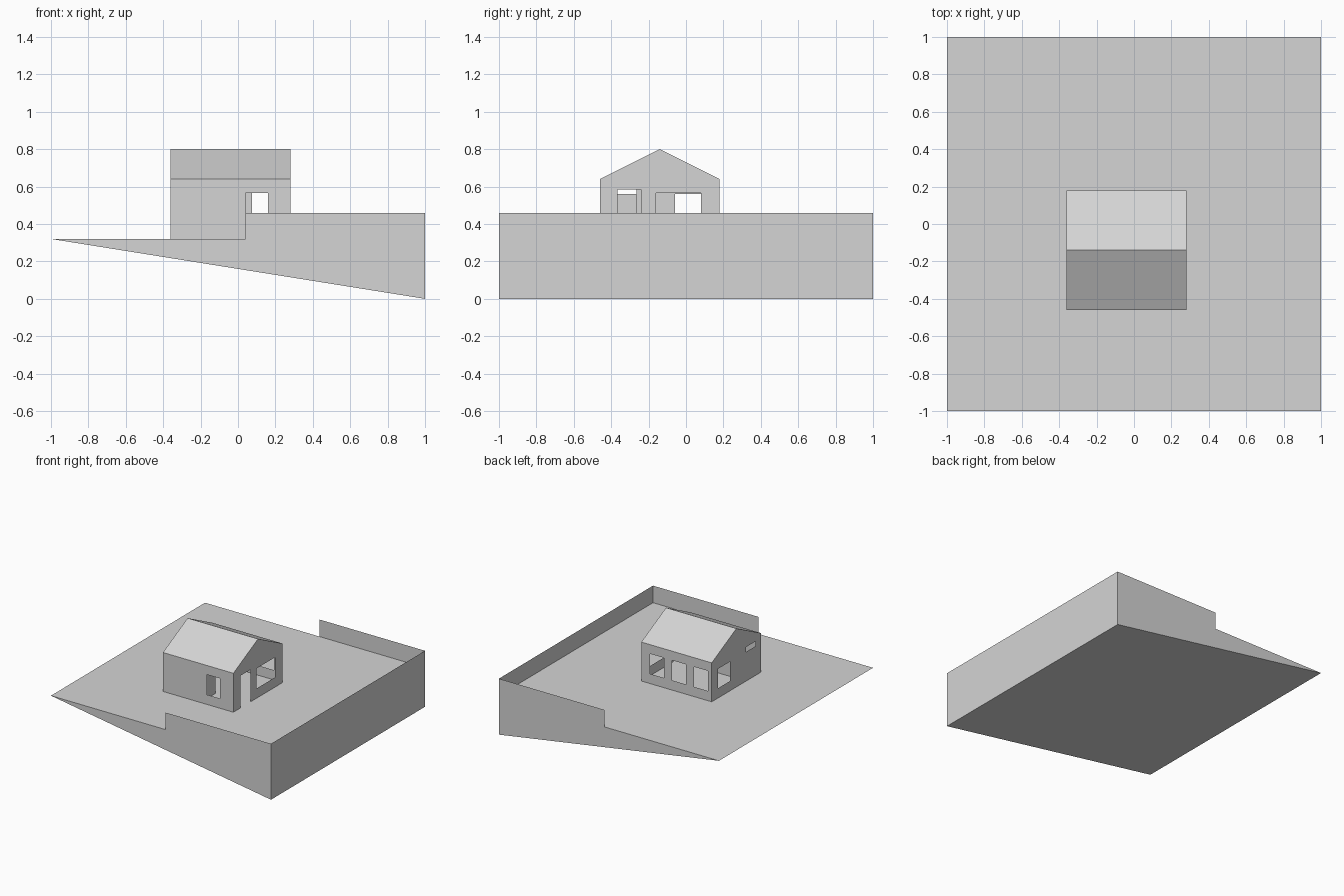
import bpy
import bmesh

cube = bpy.data.objects.get("Cube")
if cube:
    bpy.data.objects.remove(cube, do_unlink=True)

GREY = (0.66, 0.66, 0.66, 1.0)
grey = bpy.data.materials.new("plain grey")
grey.use_nodes = True
grey.diffuse_color = GREY
grey.node_tree.nodes["Principled BSDF"].inputs["Base Color"].default_value = GREY


def build(name, polygons):
    """Make one flat-shaded object from a list of polygons."""
    bm = bmesh.new()
    for points in polygons:
        bm.faces.new([bm.verts.new(p) for p in points])
    bmesh.ops.remove_doubles(bm, verts=bm.verts, dist=0.0005)
    bmesh.ops.recalc_face_normals(bm, faces=bm.faces)
    mesh = bpy.data.meshes.new(name)
    bm.to_mesh(mesh)
    bm.free()
    mesh.materials.append(grey)
    obj = bpy.data.objects.new(name, mesh)
    bpy.context.collection.objects.link(obj)
    return obj


def wall(name, place, start, end, openings, gable=None):
    """Thin wall from FLOOR to EAVE; openings are (u0, u1, z0, z1)."""
    us = sorted({start, end, *(u for o in openings for u in o[:2])})
    zs = sorted({FLOOR, EAVE, *(z for o in openings for z in o[2:])})
    cells = []
    for a, b in zip(us, us[1:]):
        for c, d in zip(zs, zs[1:]):
            u, z = (a + b) / 2, (c + d) / 2
            if not any(o[0] < u < o[1] and o[2] < z < o[3] for o in openings):
                cells.append([place(a, c), place(b, c), place(b, d), place(a, d)])
    if gable:
        # triangle follows the wall's own cuts along the eave line
        rim = [place(u, EAVE) for u in us]
        cells.append(rim + [place(*gable)])
    return build(name, cells)


# Main levels and house footprint
FLOOR, EAVE, RIDGE = 0.32, 0.64, 0.80
WEST, EAST, FRONT, BACK = -0.36, 0.28, -0.46, 0.18
MID = (FRONT + BACK) / 2
STEP, RIM = 0.04, 0.46
SILL, HEAD = 0.40, 0.56

# Terrain: flat yard over a sloping underside, with stepped retaining walls
build("yard", [[(-1, -1, FLOOR), (1, -1, FLOOR), (1, 1, FLOOR), (-1, 1, FLOOR)]])
side = [(-1, FLOOR), (1, 0), (1, RIM), (STEP, RIM), (STEP, FLOOR)]
terrain = [[(x, y, z) for x, z in side] for y in (-1, 1)]
terrain.append([(1, -1, 0), (1, 1, 0), (1, 1, RIM), (1, -1, RIM)])
terrain.append([(-1, -1, FLOOR), (-1, 1, FLOOR), (1, 1, 0), (1, -1, 0)])
build("retaining_base", terrain)

# Long house walls
wall("front_wall", lambda u, z: (u, FRONT, z), WEST, EAST,
     [(0.04, 0.16, SILL, HEAD + 0.005)])
wall("back_wall", lambda u, z: (u, BACK, z), WEST, EAST,
     [(x, x + 0.125, SILL, HEAD + 0.005) for x in (-0.325, -0.125, 0.075)])

# Gable walls: door and wide window on one, two windows on the other
wall("door_gable", lambda u, z: (EAST, u, z), FRONT, BACK,
     [(-0.365, -0.24, FLOOR, 0.585), (-0.16, 0.08, SILL, HEAD + 0.005)],
     gable=(MID, RIDGE))
wall("window_gable", lambda u, z: (WEST, u, z), FRONT, BACK,
     [(-0.385, -0.265, HEAD, 0.60), (-0.06, 0.10, SILL, HEAD)],
     gable=(MID, RIDGE))

# Roof slopes
build("roof", [[(WEST, y, EAVE), (EAST, y, EAVE), (EAST, MID, RIDGE), (WEST, MID, RIDGE)]
               for y in (FRONT, BACK)])

# Low partition around the small corner room
ROOM_X, ROOM_Y = -0.02, -0.265
corners = [(ROOM_X, FRONT), (ROOM_X, ROOM_Y), (WEST, ROOM_Y)]
build("room_partition", [[(*a, FLOOR), (*b, FLOOR), (*b, HEAD), (*a, HEAD)]
                         for a, b in zip(corners, corners[1:])])
